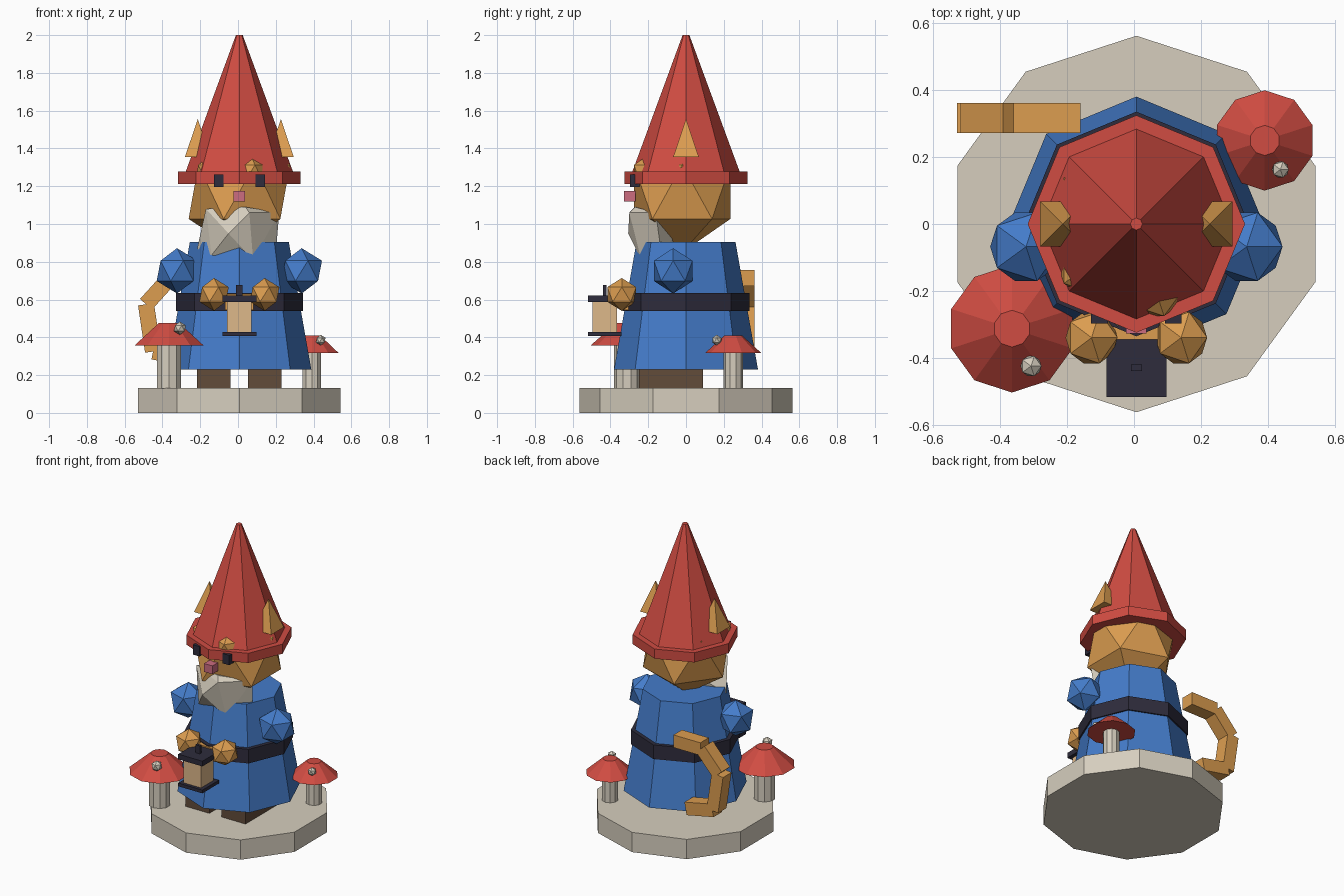
import bpy, bmesh, math
from mathutils import Matrix, Vector

if "Cube" in bpy.data.objects:
    bpy.data.objects.remove(bpy.data.objects["Cube"])

CX = 0.007  # shared centre line


def lin(c):
    c /= 255
    return c / 12.92 if c <= 0.04045 else ((c + 0.055) / 1.055) ** 2.4


def mat(name, r, g, b):
    m = bpy.data.materials.new(name)
    m.diffuse_color = (lin(r), lin(g), lin(b), 1)
    m.use_nodes = True
    m.node_tree.nodes["Principled BSDF"].inputs["Base Color"].default_value = m.diffuse_color
    return m


RED = mat("hat_red", 208, 76, 66)
BLUE = mat("robe_blue", 68, 124, 202)
GOLD = mat("warm_gold", 220, 157, 80)
DARK = mat("dark_slate", 46, 44, 60)
CREAM = mat("pale_stone", 214, 206, 190)
PINK = mat("nose_pink", 204, 108, 128)
BROWN = mat("boot_brown", 98, 76, 58)
TAN = mat("lantern_tan", 222, 184, 138)


def finish(name, bm, material):
    bmesh.ops.recalc_face_normals(bm, faces=bm.faces)
    me = bpy.data.meshes.new(name)
    bm.to_mesh(me)
    bm.free()
    me.materials.append(material)
    ob = bpy.data.objects.new(name, me)
    bpy.context.collection.objects.link(ob)
    return ob


def frustum(name, material, x, y, z0, z1, r0, r1, sides, turn=0.0):
    """Tapered prism with its first corner towards +y."""
    bm = bmesh.new()
    rings = []
    for z, r in ((z0, r0), (z1, r1)):
        ring = []
        for i in range(sides):
            a = math.pi / 2 + turn + math.tau * i / sides
            ring.append(bm.verts.new((x + r * math.cos(a), y + r * math.sin(a), z)))
        bm.faces.new(ring)
        rings.append(ring)
    for i in range(sides):
        j = (i + 1) % sides
        bm.faces.new((rings[0][i], rings[0][j], rings[1][j], rings[1][i]))
    return finish(name, bm, material)


def box(name, material, centre, size, tilt=0.0):
    bm = bmesh.new()
    m = (Matrix.Translation(centre) @ Matrix.Rotation(tilt, 4, 'Y')
         @ Matrix.Diagonal((*size, 1)))
    bmesh.ops.create_cube(bm, size=1, matrix=m)
    return finish(name, bm, material)


def ball(name, material, centre, radii):
    bm = bmesh.new()
    m = Matrix.Translation(centre) @ Matrix.Diagonal((*radii, 1))
    bmesh.ops.create_icosphere(bm, subdivisions=1, radius=1, matrix=m)
    return finish(name, bm, material)


# Base, robe, belt and buckle
frustum("base", CREAM, CX, 0, 0, 0.133, 0.563, 0.563, 10)
frustum("robe", BLUE, CX, 0, 0.23, 0.905, 0.381, 0.262, 8)
frustum("belt", DARK, CX, 0, 0.54, 0.635, 0.336, 0.336, 8)
box("buckle", GOLD, (CX, -0.322, 0.588), (0.15, 0.046, 0.085))

# Head, nose and hat
ball("head", GOLD, (CX, -0.02, 1.17), (0.3, 0.3, 0.32))
box("nose", PINK, (CX, -0.297, 1.148), (0.062, 0.06, 0.056))
frustum("hat_brim", RED, CX, 0, 1.212, 1.277, 0.325, 0.325, 8)
frustum("hat_cone", RED, CX, 0, 1.277, 2.0, 0.284, 0.018, 8)

# Beard: faceted lump
bm = bmesh.new()
for p in ((-.17, -.20, 1.08), (.04, -.27, 1.09), (.218, -.16, 1.06),
          (-.216, -.12, .87), (-.05, -.306, .95), (.06, -.30, 1.06),
          (-.14, -.22, .835), (.08, -.237, .81), (.20, -.13, .84),
          (0, -.02, 1.0), (0, -.05, .87)):
    bm.verts.new(p)
bmesh.ops.convex_hull(bm, input=bm.verts)
finish("beard", bm, CREAM)

# Paired parts
for s, side in ((-1, "left"), (1, "right")):
    box(f"boot_{side}", BROWN, (CX + s * .135, -.08, .21), (.178, .34, .16))
    ball(f"shoulder_{side}", BLUE, (CX + s * .33, -.068, .752), (.12, .12, .12))
    ball(f"hand_{side}", GOLD, (CX + s * .134, -.34, .627), (.087, .09, .087))
    box(f"eye_{side}", DARK, (CX + s * .11, -.272, 1.23), (.05, .05, .066))
    frustum(f"ear_{side}", GOLD, CX + s * .22, 0, 1.355, 1.555,
            .096, .0005, 4, math.pi / 4)

# Lantern
box("lantern_top", DARK, (CX, -.43, .605), (.18, .175, .035))
box("lantern_body", TAN, (CX, -.43, .507), (.13, .132, .17))
box("lantern_bottom", DARK, (CX, -.43, .417), (.18, .175, .022))
box("lantern_handle", DARK, (CX, -.43, .648), (.033, .02, .056))

# Mushrooms: x, y, cap bottom, cap top, cap radius, crown radius, stem radius
for name, x, y, z0, z1, r, rt, rs, spot, sr in (
        ("big_mushroom", -.365, -.313, .358, .477, .191, .055, .067,
         (-.308, -.425, .448), .035),
        ("small_mushroom", .391, .25, .316, .411, .15, .045, .051,
         (.438, .163, .385), .028)):
    frustum(name + "_stem", CREAM, x, y, .13, z0 + .02, rs, rs, 10)
    frustum(name + "_cap", RED, x, y, z0, z1, r, rt, 10)
    ball(name + "_spot", CREAM, spot, (sr, sr, sr))

# Curled tail: chain of boxes
path = [(-.16, .715), (-.36, .715), (-.487, .575), (-.45, .325), (-.25, .285)]
for i, (a, b) in enumerate(zip(path, path[1:])):
    d = Vector((b[0] - a[0], b[1] - a[1]))
    box(f"tail_segment_{i + 1}", GOLD,
        ((a[0] + b[0]) / 2, .317, (a[1] + b[1]) / 2),
        (d.length, .09, .085), -math.atan2(d.y, d.x))
